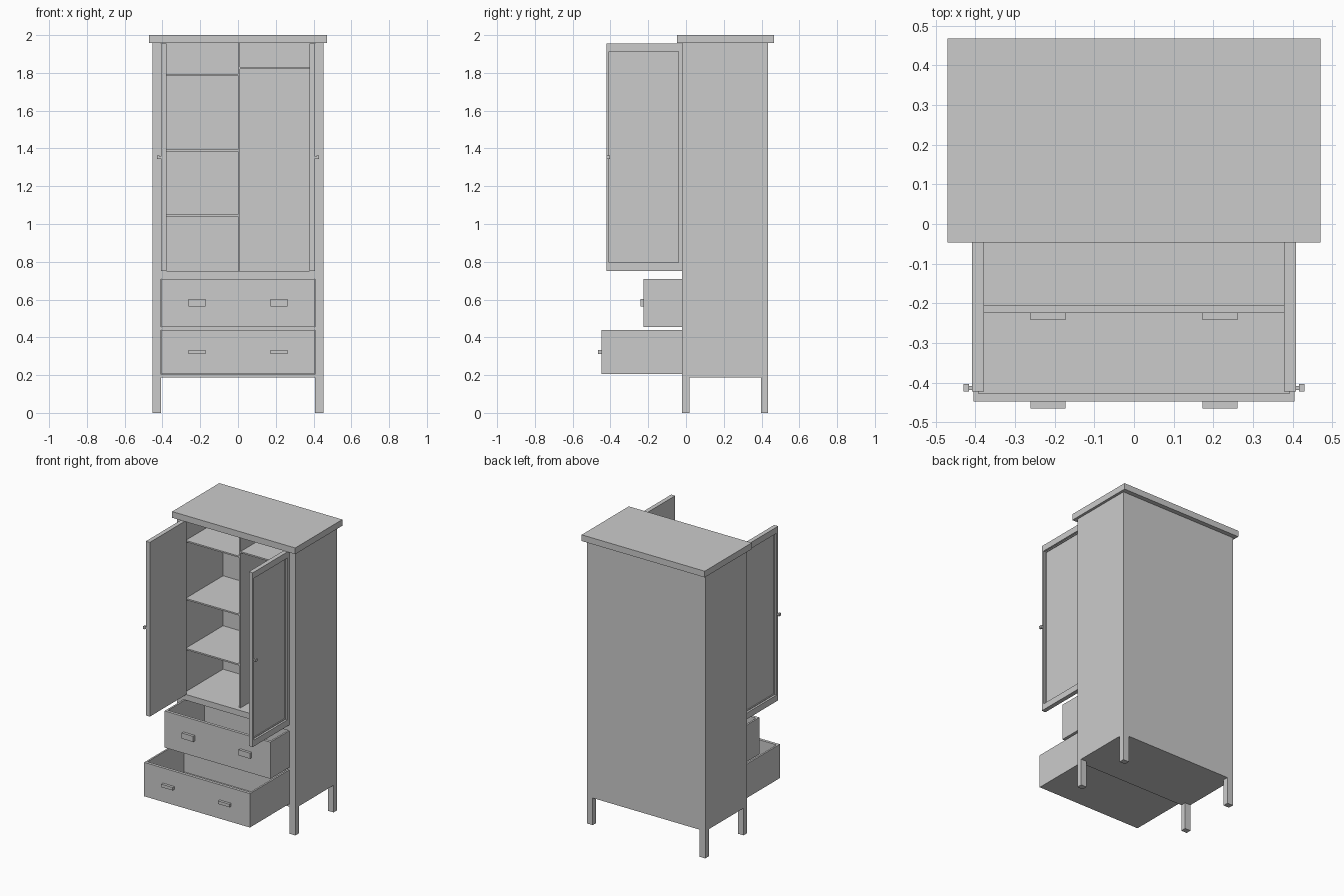
import bpy, bmesh

if "Cube" in bpy.data.objects:
    bpy.data.objects.remove(bpy.data.objects["Cube"])


def add_box(bm, x0, x1, y0, y1, z0, z1):
    v = [bm.verts.new((x, y, z)) for z in (z0, z1)
         for x, y in ((x0, y0), (x1, y0), (x1, y1), (x0, y1))]
    for f in ((3, 2, 1, 0), (4, 5, 6, 7), (0, 1, 5, 4),
              (1, 2, 6, 5), (2, 3, 7, 6), (3, 0, 4, 7)):
        bm.faces.new([v[i] for i in f])


def make(name, *boxes):
    """One object from several (x0, x1, y0, y1, z0, z1) boxes."""
    bm = bmesh.new()
    for b in boxes:
        add_box(bm, *b)
    bmesh.ops.recalc_face_normals(bm, faces=bm.faces[:])
    me = bpy.data.meshes.new(name)
    bm.to_mesh(me)
    bm.free()
    ob = bpy.data.objects.new(name, me)
    bpy.context.collection.objects.link(ob)
    return ob


def mirrored(name, s, *boxes):
    """Right-hand boxes, flipped to the left when s is -1."""
    return make(name, *[(min(s * a, s * b), max(s * a, s * b), *r) for a, b, *r in boxes])


FRONT, BACK = -0.02, 0.435
W, IN = 0.452, 0.408          # outer and inner half width
INNER_BACK = 0.42

# Carcass
make("top_board", (-0.47, 0.47, -0.047, 0.467, 1.957, 2.0))
make("back_panel", (-IN, IN, INNER_BACK, BACK, 0.187, 1.957))
make("base_panel", (-IN, IN, FRONT, INNER_BACK, 0.187, 0.203))
make("drawer_rail", (-IN, IN, FRONT, 0.015, 0.44, 0.455))
make("cupboard_floor", (-IN, IN, FRONT, INNER_BACK, 0.71, 0.75))

# Shelves and upright divider
make("divider", (0.0, 0.011, 0.012, INNER_BACK, 0.75, 1.957))
for i, z in enumerate((1.04, 1.385, 1.785)):
    make(f"left_shelf_{i + 1}", (-IN, 0.0, 0.012, INNER_BACK, z, z + 0.01))
make("right_shelf", (0.011, IN, 0.012, INNER_BACK, 1.82, 1.83))

for s, side in ((1, "right"), (-1, "left")):
    mirrored(f"{side}_side", s, (IN, W, FRONT, BACK, 0.187, 1.957))
    mirrored(f"{side}_front_leg", s, (IN, W, FRONT, 0.018, 0, 0.187))
    mirrored(f"{side}_back_leg", s, (IN, W, 0.397, BACK, 0, 0.187))

    # Open door: backing panel, outer frame and a thin inner moulding
    y0, y1, z0, z1 = -0.422, FRONT, 0.752, 1.955
    a0, a1, b0, b1 = -0.407, -0.04, 0.795, 1.912
    m = 0.006
    mirrored(f"{side}_door", s,
             (0.378, 0.388, y0, y1, z0, z1),
             (0.388, 0.408, y0, a0, z0, z1), (0.388, 0.408, a1, y1, z0, z1),
             (0.388, 0.408, a0, a1, z0, b0), (0.388, 0.408, a0, a1, b1, z1),
             (0.388, 0.394, a0, a0 + m, b0, b1), (0.388, 0.394, a1 - m, a1, b0, b1),
             (0.388, 0.394, a0 + m, a1 - m, b0, b0 + m),
             (0.388, 0.394, a0 + m, a1 - m, b1 - m, b1))
    mirrored(f"{side}_door_knob", s,
             (0.408, 0.416, -0.418, -0.408, 1.348, 1.358),
             (0.416, 0.43, -0.422, -0.403, 1.344, 1.362))

# Open drawers: front, sides, back, bottom and two pulls each
D, T, LEN = 0.404, 0.012, 0.43
for name, y, z0, z1, h0, h1 in (("upper", -0.224, 0.456, 0.709, 0.563, 0.602),
                                ("lower", -0.447, 0.205, 0.439, 0.313, 0.334)):
    back = y + LEN
    make(f"{name}_drawer",
         (-D, D, y, y + 0.02, z0, z1),
         (-D, -D + T, y + 0.02, back, z0, z1), (D - T, D, y + 0.02, back, z0, z1),
         (-D + T, D - T, back - T, back, z0, z1),
         (-D + T, D - T, y + 0.02, back - T, z0, z0 + T))
    for s, side in ((1, "right"), (-1, "left")):
        mirrored(f"{name}_drawer_{side}_pull", s, (0.173, 0.261, y - 0.018, y, h0, h1))
